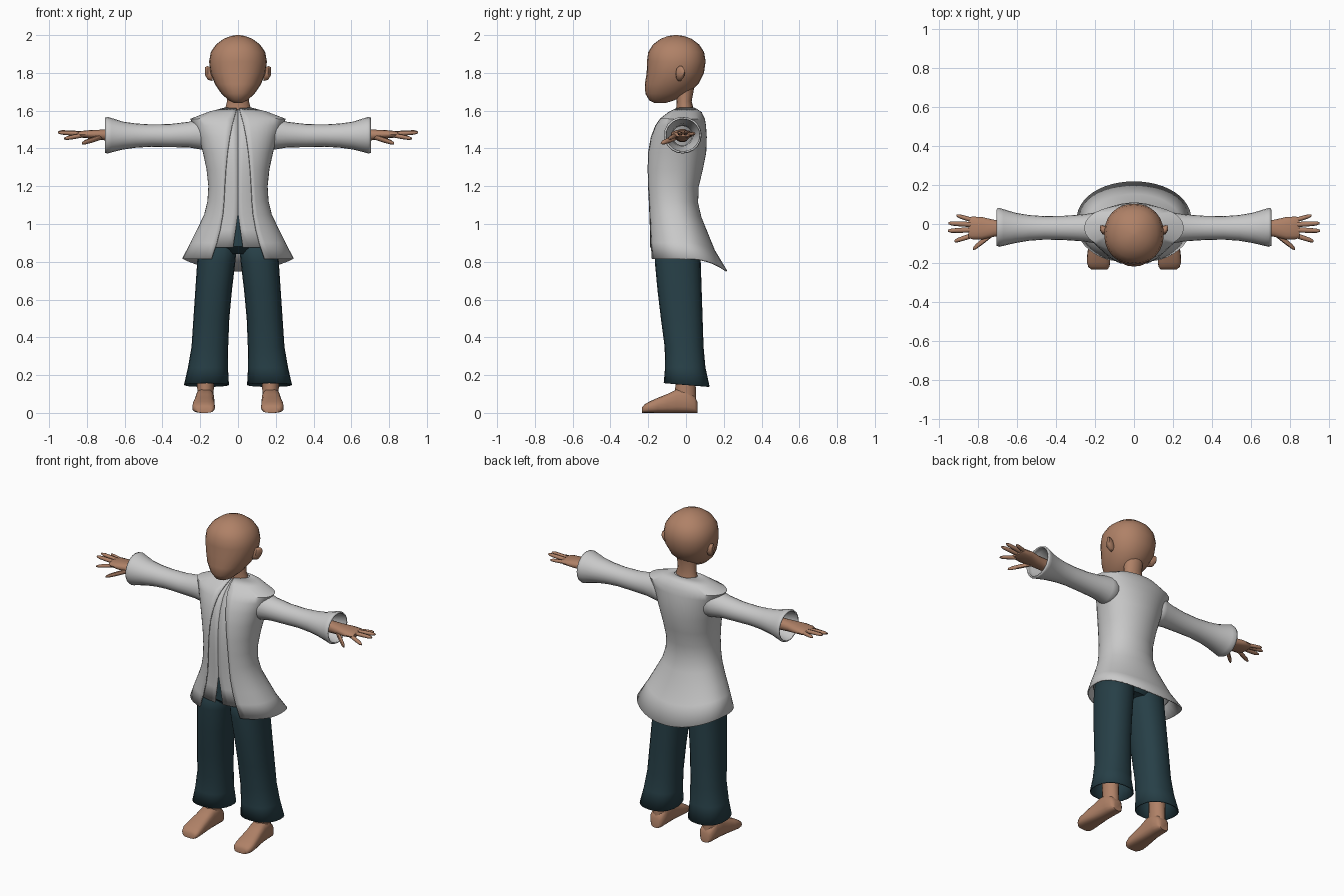
import bpy, bmesh
from math import sin, cos, pi, asin
from mathutils import Vector

cube = bpy.data.objects.get("Cube")
if cube:
    bpy.data.objects.remove(cube, do_unlink=True)


def material(name, rgb):
    m = bpy.data.materials.new(name)
    m.use_nodes = True
    m.diffuse_color = (*rgb, 1)
    b = m.node_tree.nodes["Principled BSDF"]
    b.inputs["Base Color"].default_value = (*rgb, 1)
    b.inputs["Roughness"].default_value = 0.8
    return m


SKIN = material("skin", (0.43, 0.22, 0.135))
CLOTH = material("light grey cloth", (0.58, 0.58, 0.58))
TROUSER = material("dark teal cloth", (0.02, 0.05, 0.063))
X, Y, Z = Vector((1, 0, 0)), Vector((0, 1, 0)), Vector((0, 0, 1))


def finish(name, bm, mat, thick=0, angle=50):
    bmesh.ops.recalc_face_normals(bm, faces=bm.faces)
    me = bpy.data.meshes.new(name)
    bm.to_mesh(me)
    bm.free()
    me.materials.append(mat)
    ob = bpy.data.objects.new(name, me)
    bpy.context.collection.objects.link(ob)
    if thick:
        mod = ob.modifiers.new("thickness", "SOLIDIFY")
        mod.thickness = thick
        mod.offset = 0
    bpy.ops.object.select_all(action="DESELECT")
    ob.select_set(True)
    bpy.context.view_layer.objects.active = ob
    bpy.ops.object.shade_smooth_by_angle(angle=angle * pi / 180)
    return ob


def sgnpow(v, p):
    return abs(v) ** p * (1 if v >= 0 else -1)


def skin_rows(bm, rows, closed):
    for r0, r1 in zip(rows, rows[1:]):
        n = len(r0)
        for i in range(n if closed else n - 1):
            j = (i + 1) % n
            bm.faces.new((r0[i], r0[j], r1[j], r1[i]))


# Tube through rings given as (centre, half width, half height)
def loft(bm, rings, u, v, seg=24, power=2.0, caps=True):
    rows = []
    for c, a, b in rings:
        row = []
        for i in range(seg):
            t = 2 * pi * i / seg
            row.append(bm.verts.new(Vector(c) + u * a * sgnpow(cos(t), 2 / power)
                                    + v * b * sgnpow(sin(t), 2 / power)))
        rows.append(row)
    skin_rows(bm, rows, True)
    if caps:
        bm.faces.new(rows[0])
        bm.faces.new(rows[-1])


# Upright rings given as (z, centre x, half width, front y, back y)
def upright(bm, table, **kw):
    loft(bm, [((x, (f + b) / 2, z), w, (b - f) / 2) for z, x, w, f, b in table], X, Y, **kw)


# Head, ears and neck
bm = bmesh.new()
upright(bm, [(1.64, 0, .02, -.165, -.11), (1.655, 0, .05, -.195, -.06), (1.69, 0, .088, -.215, .01),
             (1.74, 0, .122, -.218, .065), (1.80, 0, .146, -.208, .095), (1.86, 0, .153, -.207, .104),
             (1.91, 0, .144, -.2, .096), (1.95, 0, .117, -.175, .07), (1.98, 0, .077, -.135, .03),
             (1.995, 0, .038, -.095, -.01), (2.0, 0, .008, -.06, -.045)], power=2.15)
finish("head", bm, SKIN)
bm = bmesh.new()
upright(bm, [(1.54, 0, .08, -.06, .05), (1.61, 0, .068, -.052, .04), (1.65, 0, .058, -.05, .03),
             (1.73, 0, .06, -.06, .045)], seg=16)
finish("neck", bm, SKIN)

# Body outline shared by jacket and shirt: z, half width, front y, back y, opening half width
BODY = [(1.612, .072, -.045, .045, .006), (1.59, .155, -.09, .08, .012), (1.555, .25, -.135, .096, .022),
        (1.52, .228, -.16, .102, .031), (1.46, .205, -.185, .106, .043), (1.38, .182, -.203, .103, .055),
        (1.29, .163, -.21, .085, .064), (1.2, .153, -.21, .063, .07), (1.12, .158, -.206, .06, .074),
        (1.05, .175, -.203, .078, .08), (.97, .213, -.2, .115, .094), (.9, .248, -.2, .15, .112),
        (.815, .292, -.2, .215, .14)]


def garment(name, table, inset, drop, thick):
    bm = bmesh.new()
    rows, n = [], 40
    for k, (z, w, f, b, gap) in enumerate(table):
        w, f, b = w - inset, f + inset, b - inset
        start = asin(min(gap / w, .95))
        low = drop * (k / (len(table) - 1)) ** 5
        row = []
        for i in range(n + 1):
            t = start + (2 * pi - 2 * start) * i / n
            back = max(0, -cos(t))
            row.append(bm.verts.new((w * sin(t), (f + b) / 2 - (b - f) / 2 * sgnpow(cos(t), .88),
                                     z - low * back * back)))
        rows.append(row)
    skin_rows(bm, rows, False)
    return finish(name, bm, CLOTH, thick)


garment("jacket", BODY, 0, .065, .008)
# Shirt closes at the front and splits only near its hem
shirt = [(z, w, f, b, max(.0005, (1.03 - z) * .2)) for z, w, f, b, _ in BODY[:-1]]
shirt[-1] = (.875,) + shirt[-1][1:]
garment("shirt", shirt, .011, 0, .004)

# Hips under the jacket
bm = bmesh.new()
upright(bm, [(.84, 0, .13, -.12, .05), (.88, 0, .195, -.165, .08), (1.0, 0, .165, -.16, .07),
             (1.1, 0, .13, -.15, .04)])
finish("trouser_hips", bm, TROUSER)

for side, s in (("left", 1), ("right", -1)):
    # Ear
    bm = bmesh.new()
    loft(bm, [((s * .135, -.035, 1.79), .02, .035), ((s * .16, -.03, 1.80), .024, .038),
              ((s * .175, -.02, 1.81), .012, .022)], Y, Z, seg=10)
    finish(side + "_ear", bm, SKIN)

    # Sleeve with flared open cuff: x, centre y, half depth, centre z, half height
    bm = bmesh.new()
    sleeve = [(.14, -.02, .08, 1.475, .085), (.2, -.02, .075, 1.477, .078), (.26, -.02, .065, 1.473, .064),
              (.36, -.02, .058, 1.468, .057), (.46, -.02, .056, 1.468, .055), (.54, -.02, .062, 1.468, .06),
              (.61, -.02, .074, 1.468, .07), (.67, -.018, .09, 1.47, .087), (.69, -.017, .096, 1.47, .093),
              (.702, -.016, .092, 1.47, .089)]
    loft(bm, [((s * x, y, z), a, b) for x, y, a, z, b in sleeve], Y, Z, seg=20, caps=False)
    finish(side + "_sleeve", bm, CLOTH, .008)

    # Hand: forearm and palm, then fingers as base and tip
    bm = bmesh.new()
    palm = [(.5, -.02, .035, 1.468, .035), (.66, -.02, .036, 1.47, .033), (.72, -.022, .044, 1.472, .028),
            (.78, -.022, .058, 1.475, .023), (.83, -.02, .058, 1.475, .018), (.848, -.02, .05, 1.475, .012)]
    loft(bm, [((s * x, y, z), a, b) for x, y, a, z, b in palm], Y, Z, seg=14, power=2.4)
    fingers = [((.81, .015, 1.475), (.91, .044, 1.478), .012), ((.83, -.003, 1.48), (.95, .004, 1.488), .013),
               ((.83, -.03, 1.478), (.953, -.035, 1.484), .013), ((.82, -.056, 1.47), (.92, -.088, 1.452), .013),
               ((.72, -.045, 1.462), (.825, -.128, 1.428), .016)]
    for p, q, r in fingers:
        p, q = Vector(p), Vector(q)
        rings = []
        for t, k in ((0, 1), (.5, 1), (.85, .85), (1, .4)):
            c = p.lerp(q, t)
            rings.append(((s * c.x, c.y, c.z), r * k, r * k * .9))
        loft(bm, rings, Y, Z, seg=8)
    finish(side + "_hand", bm, SKIN)

    # Flared trouser leg, open at the hem
    bm = bmesh.new()
    leg = [(.93, .105, .1, -.16, .07), (.8, .115, .098, -.162, .075), (.65, .129, .094, -.148, .08),
           (.5, .141, .092, -.13, .085), (.35, .149, .094, -.11, .09), (.24, .159, .103, -.108, .1),
           (.148, .167, .116, -.115, .122)]
    upright(bm, [(z, s * x, w, f, b) for z, x, w, f, b in leg], seg=20, power=2.3, caps=False)
    # The hem sits a little lower at the back
    for v in bm.verts:
        if v.co.z < .2:
            v.co.z -= v.co.y * .08
    finish(side + "_trouser_leg", bm, TROUSER, .006)

    # Ankle and foot
    bm = bmesh.new()
    upright(bm, [(z, s * .172, w, f, b) for z, w, f, b in
                 ((.4, .05, -.06, .05), (.18, .045, -.053, .05), (.1, .043, -.06, .053), (.04, .045, -.06, .055))],
            seg=16)
    foot = [(.06, .172, .03, .06), (.045, .172, .044, .09), (0, .173, .048, .125), (-.05, .175, .05, .125),
            (-.1, .178, .053, .1), (-.15, .181, .058, .08), (-.195, .182, .06, .06), (-.22, .18, .054, .045),
            (-.232, .178, .042, .03)]
    loft(bm, [((s * x, y, h / 2), w, h / 2) for y, x, w, h in foot], X, Z, seg=18, power=2.9)
    finish(side + "_foot", bm, SKIN)
